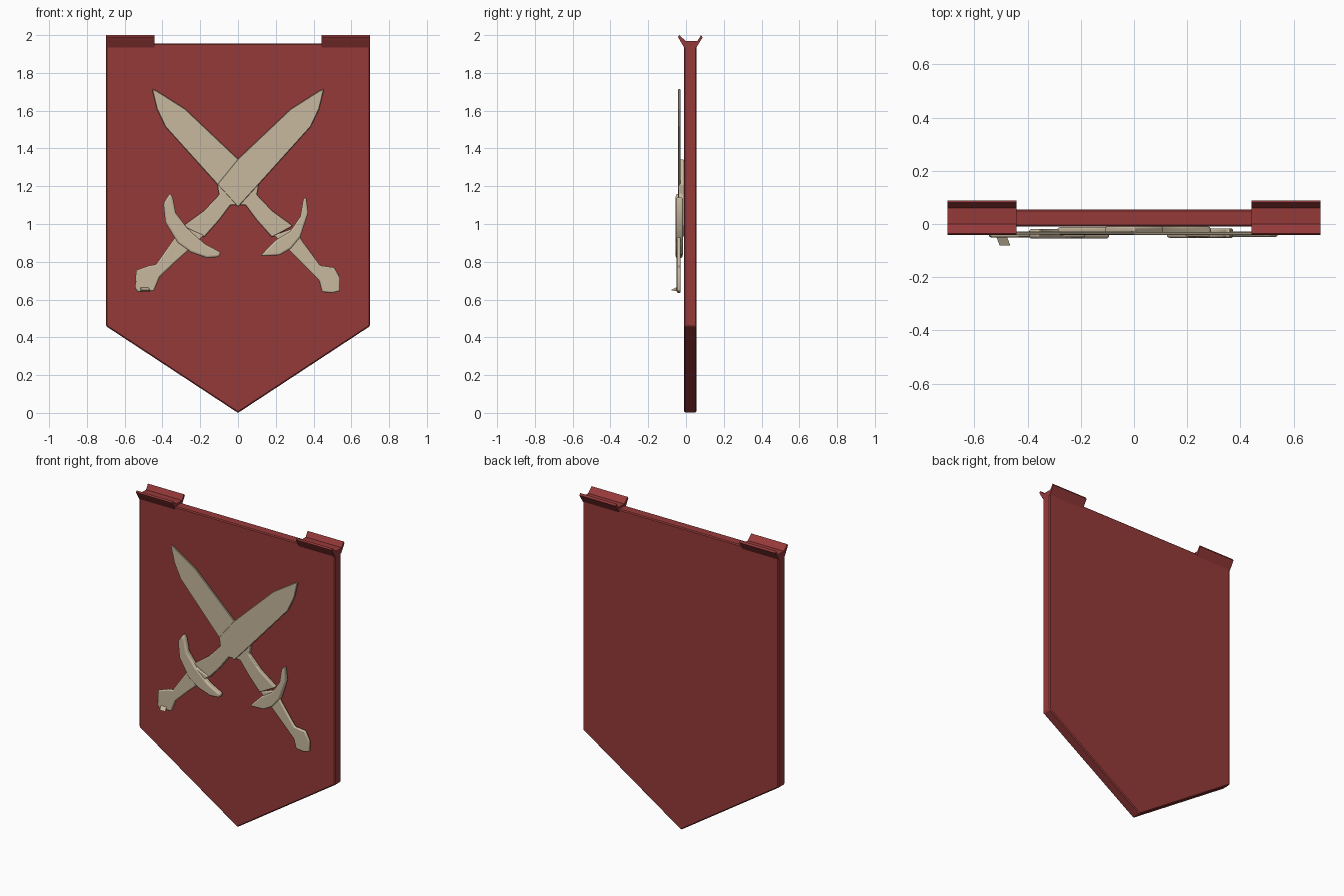
import bpy, bmesh

if "Cube" in bpy.data.objects:
    bpy.data.objects.remove(bpy.data.objects["Cube"])


def material(name, rgb):
    m = bpy.data.materials.new(name)
    m.diffuse_color = (*rgb, 1)
    m.use_nodes = True
    m.node_tree.nodes["Principled BSDF"].inputs["Base Color"].default_value = m.diffuse_color
    return m


RED = material("red cloth", (0.305, 0.042, 0.042))
BONE = material("pale bone", (0.578, 0.479, 0.342))


def prism(name, loop, offset, mat, bevel=0.0, segments=1):
    """Extrude a closed loop of 3D points along an offset vector."""
    bm = bmesh.new()
    face = bm.faces.new([bm.verts.new(p) for p in loop])
    ext = bmesh.ops.extrude_face_region(bm, geom=[face])
    verts = [g for g in ext["geom"] if isinstance(g, bmesh.types.BMVert)]
    bmesh.ops.translate(bm, verts=verts, vec=offset)
    bmesh.ops.recalc_face_normals(bm, faces=bm.faces[:])
    mesh = bpy.data.meshes.new(name)
    bm.to_mesh(mesh)
    bm.free()
    mesh.materials.append(mat)
    ob = bpy.data.objects.new(name, mesh)
    bpy.context.collection.objects.link(ob)
    if bevel:
        mod = ob.modifiers.new("soft edge", "BEVEL")
        mod.width, mod.segments = bevel, segments
        mod.limit_method = "ANGLE"
    return ob


def plate(name, outline, y0, y1, mat, bevel=0.0, segments=1):
    """Flat plate from an x-z outline, between two depths."""
    return prism(name, [(x, y0, z) for x, z in outline], (0, y1 - y0, 0),
                 mat, bevel, segments)


# Pointed hanging cloth
plate("banner_cloth", [(-0.7, 1.955), (-0.7, 0.46), (0, 0), (0.7, 0.46), (0.7, 1.955)],
      -0.01, 0.055, RED, 0.006)

# Flared trough-shaped hanging tabs at the top corners
TAB = [(-0.01, 1.935), (-0.034, 1.975), (-0.042, 1.99), (-0.036, 2.0), (0.0, 1.968),
       (0.06, 1.968), (0.08, 2.0), (0.088, 1.988), (0.08, 1.975), (0.055, 1.935)]
for side, x in (("left", -0.7), ("right", 0.442)):
    prism("hanging_tab_" + side, [(x, y, z) for y, z in TAB], (0.258, 0, 0), RED)

# Sword outlines, drawn with the hilt at the lower left
BLADE = [(0.455, 1.715), (0.43, 1.705), (0.28, 1.61), (0, 1.345), (-0.11, 1.21),
         (0.0, 1.09), (0.11, 1.21), (0.385, 1.515), (0.43, 1.61)]
LOWER = [(0.0, 1.345), (-0.11, 1.21), (-0.10, 1.155), (-0.18, 1.07), (-0.29, 0.99),
         (-0.18, 0.93), (-0.10, 1.02), (-0.04, 1.10), (0.0, 1.10), (0.11, 1.21)]
GRIP = [(-0.30, 0.99), (-0.34, 0.92), (-0.435, 0.785), (-0.47, 0.78), (-0.54, 0.755),
        (-0.545, 0.66), (-0.53, 0.64), (-0.445, 0.645), (-0.415, 0.72), (-0.33, 0.80),
        (-0.24, 0.88), (-0.18, 0.94)]
GRIP_R = [(-0.30, 0.98), (-0.34, 0.91), (-0.435, 0.78), (-0.51, 0.77), (-0.54, 0.715),
          (-0.54, 0.645), (-0.50, 0.635), (-0.445, 0.64), (-0.43, 0.70), (-0.33, 0.80),
          (-0.24, 0.89), (-0.19, 0.94)]
GUARD = [(-0.36, 1.165), (-0.395, 1.11), (-0.385, 1.01), (-0.32, 0.90), (-0.25, 0.85),
         (-0.165, 0.82), (-0.10, 0.825), (-0.09, 0.85), (-0.175, 0.895), (-0.27, 0.98),
         (-0.33, 1.06), (-0.345, 1.14)]
GUARD_R = [(-0.36, 1.145), (-0.372, 1.06), (-0.33, 0.93), (-0.28, 0.87), (-0.22, 0.835),
           (-0.12, 0.83), (-0.145, 0.86), (-0.20, 0.915), (-0.275, 0.96), (-0.33, 1.04),
           (-0.345, 1.13)]


def flip(outline):
    return [(-x, z) for x, z in outline]


for side, turn, grip, guard, dy in (("left", list, GRIP, GUARD, 0.0),
                                    ("right", flip, GRIP_R, GUARD_R, 0.002)):
    plate("blade_" + side, turn(BLADE), -0.042 + dy, -0.03 + dy, BONE, 0.003)
    plate("lower_blade_" + side, turn(LOWER), -0.0405 + dy, -0.012 + dy, BONE, 0.006, 2)
    plate("grip_" + side, turn(grip), -0.05 + dy, -0.03 + dy, BONE, 0.007, 2)
    plate("guard_" + side, turn(guard), -0.055 + dy, -0.018 + dy, BONE, 0.011, 3)

# Small lip curling forward from the left pommel
prism("pommel_lip", [(-0.52, -0.04, 0.67), (-0.505, -0.08, 0.65), (-0.52, -0.04, 0.642)],
      (0.04, 0.0, 0.0), BONE)

# Smooth the rounded sword parts
for ob in bpy.context.collection.objects:
    ob.select_set(ob.name.startswith(("grip", "guard", "lower_blade")))
    if ob.select_get():
        bpy.context.view_layer.objects.active = ob
bpy.ops.object.shade_smooth_by_angle()
